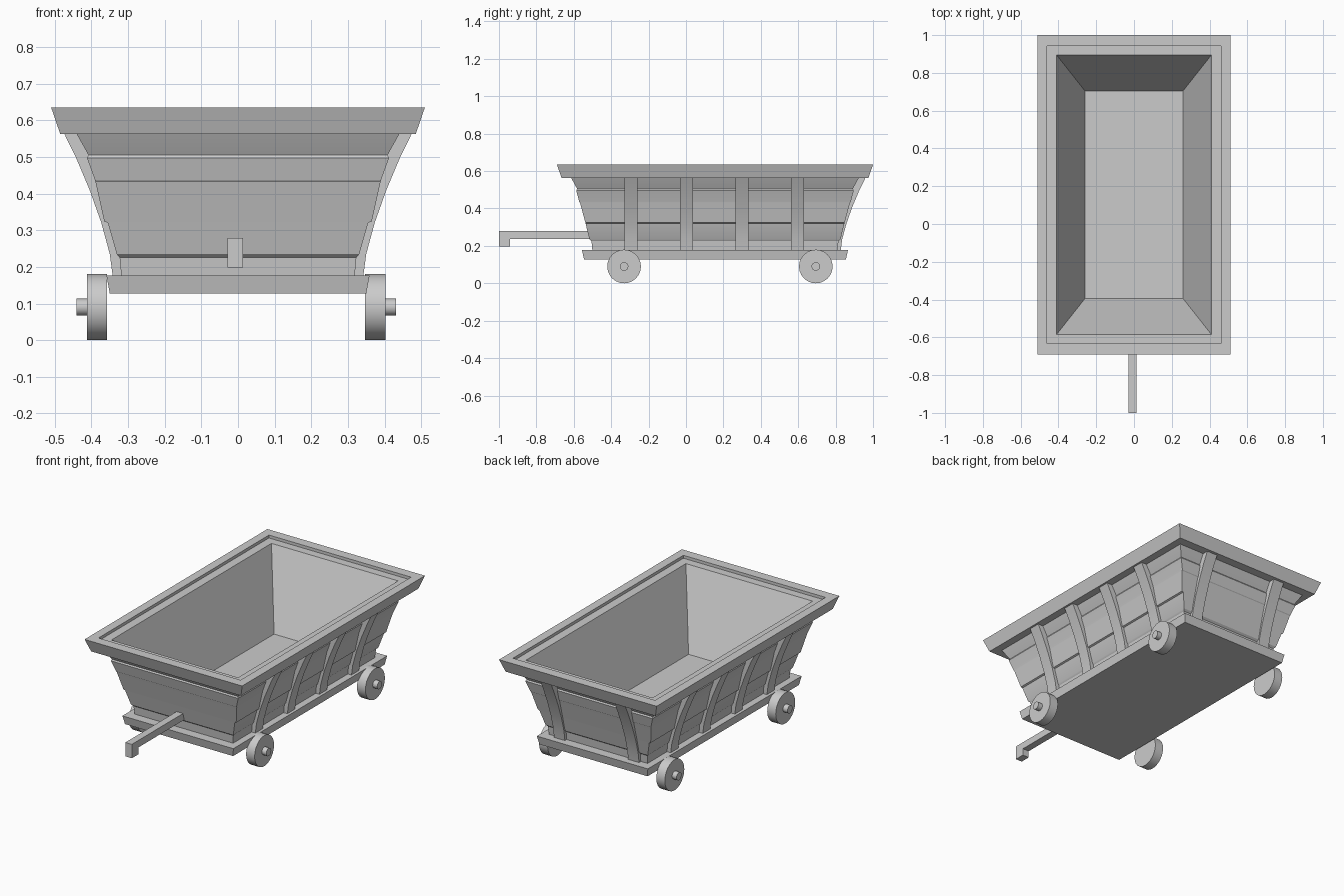
import bpy, bmesh, math
from mathutils import Matrix

if "Cube" in bpy.data.objects:
    bpy.data.objects.remove(bpy.data.objects["Cube"])

CY = 0.155   # centre of the tub along y


def finish(name, bm, smooth=None):
    bmesh.ops.recalc_face_normals(bm, faces=bm.faces)
    me = bpy.data.meshes.new(name)
    bm.to_mesh(me)
    bm.free()
    ob = bpy.data.objects.new(name, me)
    bpy.context.collection.objects.link(ob)
    if smooth:
        bpy.context.view_layer.objects.active = ob
        ob.select_set(True)
        bpy.ops.object.shade_smooth_by_angle(angle=math.radians(smooth))
        ob.select_set(False)
    return ob


def rect_loft(name, rings, closed=False, smooth=None):
    """Rectangular rings (half x, half y, z) bridged; capped, or closed in a loop."""
    bm = bmesh.new()
    loops = [[bm.verts.new((sx * hx, CY + sy * hy, z))
              for sx, sy in ((-1, -1), (1, -1), (1, 1), (-1, 1))] for hx, hy, z in rings]
    pairs = list(zip(loops, loops[1:]))
    if closed:
        pairs.append((loops[-1], loops[0]))
    else:
        bm.faces.new(loops[0])
        bm.faces.new(loops[-1])
    for a, b in pairs:
        for i in range(4):
            j = (i + 1) % 4
            bm.faces.new((a[i], a[j], b[j], b[i]))
    return finish(name, bm, smooth)


def box(name, lo, hi):
    bm = bmesh.new()
    bmesh.ops.create_cube(bm, size=1)
    for v in bm.verts:
        v.co = [(l + h) / 2 + c * (h - l) for l, h, c in zip(lo, hi, v.co)]
    return finish(name, bm)


# planked tub: outside going up, then inside down to the floor
rect_loft("tub", [
    (0.318, 0.655, 0.170), (0.323, 0.660, 0.225), (0.331, 0.671, 0.235),
    (0.355, 0.692, 0.320), (0.365, 0.693, 0.324), (0.389, 0.722, 0.432),
    (0.390, 0.726, 0.436), (0.412, 0.742, 0.497), (0.408, 0.737, 0.505),
    (0.440, 0.768, 0.562), (0.465, 0.793, 0.618),
    (0.410, 0.740, 0.618), (0.260, 0.550, 0.200)], smooth=25)

# flared rim band around the top
rect_loft("rim", [
    (0.430, 0.758, 0.562), (0.485, 0.820, 0.562), (0.510, 0.845, 0.635),
    (0.460, 0.788, 0.635), (0.460, 0.788, 0.610)], closed=True)

# base plate
rect_loft("base_plate", [(0.350, 0.700, 0.127), (0.359, 0.711, 0.177)])

# curved ribs: profile of (distance out, height), extruded across the width
RIB = [(0.342, 0.175), (0.350, 0.235), (0.373, 0.320), (0.405, 0.410),
       (0.443, 0.500), (0.475, 0.565)]


def rib(name, place):
    bm = bmesh.new()
    rows = [[bm.verts.new(place(d - off, w, z)) for off, w in
             ((0, -0.035), (0, 0.035), (0.04, 0.035), (0.04, -0.035))] for d, z in RIB]
    for a, b in zip(rows, rows[1:]):
        for i in range(4):
            j = (i + 1) % 4
            bm.faces.new((a[i], a[j], b[j], b[i]))
    bm.faces.new(rows[0])
    bm.faces.new(rows[-1])
    finish(name, bm, 25)


for side, s in (("left", -1), ("right", 1)):
    for n in range(4):
        y = -0.294 + 0.2965 * n
        rib(f"{side}_rib_{n + 1}", lambda d, w, z: (s * d, y + w, z))
    rib(f"back_rib_{side}", lambda d, w, z: (s * 0.24 + w, CY + 0.33 + d, z))


# wheels with hub caps
def disc(name, r, x0, x1, y, segs):
    bm = bmesh.new()
    m = Matrix.Translation(((x0 + x1) / 2, y, 0.09)) @ Matrix.Rotation(math.pi / 2, 4, 'Y')
    bmesh.ops.create_cone(bm, cap_ends=True, segments=segs, radius1=r, radius2=r,
                          depth=abs(x1 - x0), matrix=m)
    finish(name, bm, 30)


for side, s in (("left", -1), ("right", 1)):
    for end, y in (("front", -0.331), ("back", 0.694)):
        disc(f"{end}_{side}_wheel", 0.09, s * 0.352 - 0.005, s * 0.407 - 0.005, y, 24)
        disc(f"{end}_{side}_hub", 0.023, s * 0.39 - 0.005, s * 0.436 - 0.005, y, 16)

# pull bar with a downturned end
box("pull_bar", (-0.029, -0.94, 0.238), (0.013, -0.49, 0.279))
box("pull_bar_end", (-0.029, -1.0, 0.198), (0.013, -0.94, 0.279))
